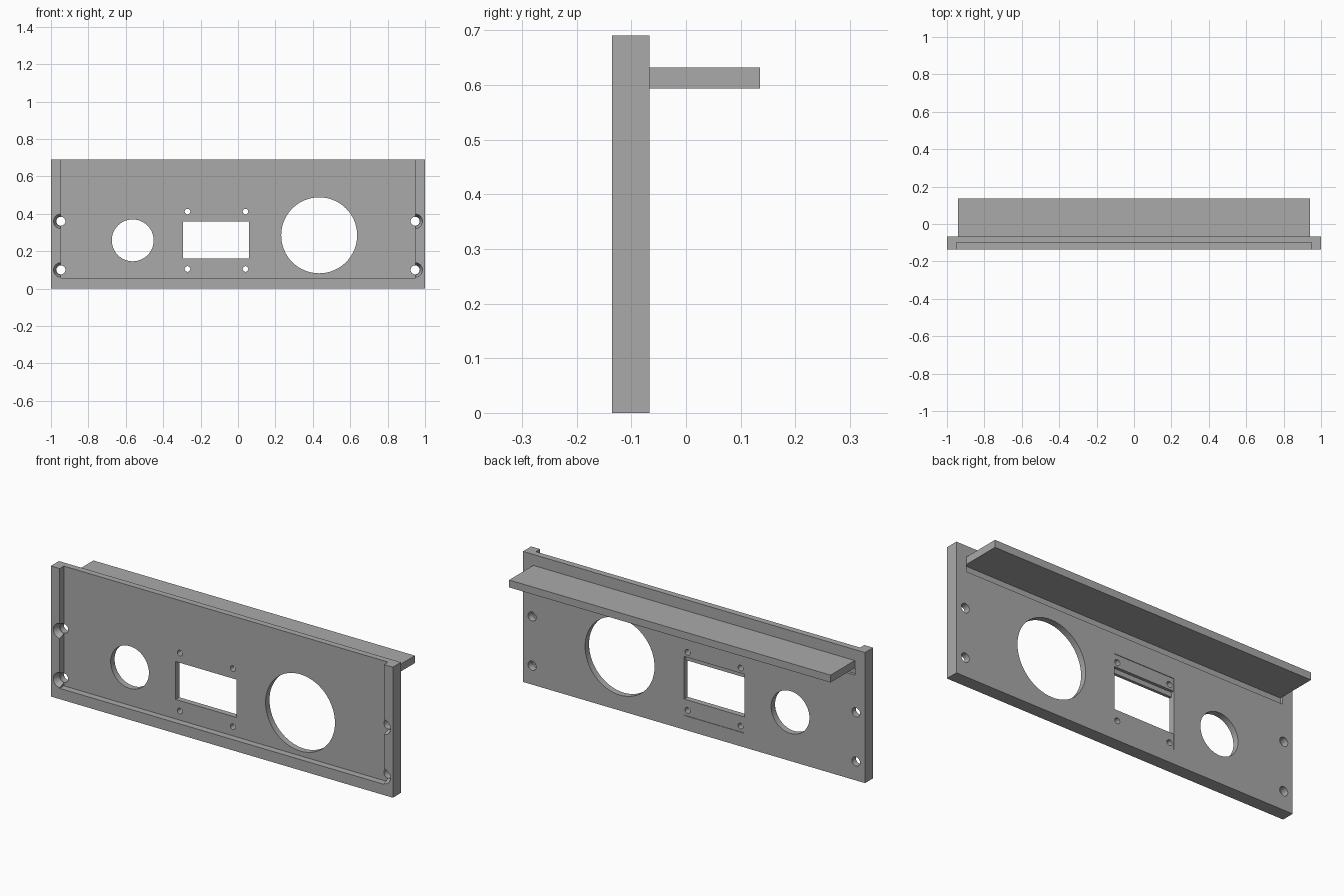
import bpy
import bmesh
import math
from mathutils import Matrix

if "Cube" in bpy.data.objects:
    bpy.data.objects.remove(bpy.data.objects["Cube"], do_unlink=True)

grey = bpy.data.materials.new("plain grey")
grey.use_nodes = True
colour = (0.4, 0.4, 0.4, 1)
grey.diffuse_color = colour
grey.node_tree.nodes["Principled BSDF"].inputs["Base Color"].default_value = colour

FRONT, FLOOR, BACK = -0.135, -0.10, -0.067
TOP = 0.69


def finish(bm, name):
    mesh = bpy.data.meshes.new(name)
    bm.to_mesh(mesh)
    bm.free()
    mesh.materials.append(grey)
    obj = bpy.data.objects.new(name, mesh)
    bpy.context.collection.objects.link(obj)
    return obj


def box(name, x, y, z):
    bm = bmesh.new()
    bmesh.ops.create_cube(bm, size=1)
    for v in bm.verts:
        v.co = [r[0] if c < 0 else r[1] for c, r in zip(v.co, (x, y, z))]
    return finish(bm, name)


def round_bar(name, x, z, y, r_front, r_back, sides=32):
    """Cylinder or cone lying along y."""
    bm = bmesh.new()
    turn = Matrix.Rotation(-math.pi / 2, 4, "X")
    place = Matrix.Translation((x, sum(y) / 2, z))
    bmesh.ops.create_cone(bm, cap_ends=True, segments=sides, radius1=r_front,
                          radius2=r_back, depth=y[1] - y[0], matrix=place @ turn)
    return finish(bm, name)


def cut(target, cutter):
    mod = target.modifiers.new("cut", "BOOLEAN")
    mod.operation = "DIFFERENCE"
    mod.solver = "EXACT"
    mod.object = cutter
    bpy.context.view_layer.objects.active = target
    bpy.ops.object.modifier_apply(modifier=mod.name)
    bpy.data.objects.remove(cutter, do_unlink=True)


# Panel with a rim on the sides and bottom of its front
panel = box("front_panel", (-1, 1), (FRONT, BACK), (0, TOP))
cut(panel, box("recess", (-0.948, 0.948), (-0.2, FLOOR), (0.057, 0.8)))

# Shallow pockets in the back: under the shelf and around the window
cut(panel, box("shelf_groove", (-0.94, 0.94), (BACK - 0.015, 0), (0.555, 0.61)))
cut(panel, box("window_pocket", (-0.295, 0.06), (BACK - 0.003, 0), (0.075, 0.45)))
cut(panel, box("window_step", (-0.295, 0.06), (BACK - 0.018, 0), (0.3, 0.385)))

# Window and the two instrument openings
through = (-0.2, 0.0)
cut(panel, box("window", (-0.295, 0.06), through, (0.16, 0.36)))
cut(panel, round_bar("large_opening", 0.434, 0.285, through, 0.203, 0.203, 64))
cut(panel, round_bar("small_opening", -0.563, 0.258, through, 0.112, 0.112, 48))

# Small holes around the window
for x in (-0.27, 0.04):
    for z in (0.105, 0.412):
        cut(panel, round_bar("pin_hole", x, z, through, 0.015, 0.015, 24))

# Countersunk mounting holes at the sides
for x in (-0.947, 0.947):
    for z in (0.1, 0.36):
        cut(panel, round_bar("countersink", x, z, (FRONT - 0.002, FLOOR), 0.04, 0.026))
        cut(panel, round_bar("screw_hole", x, z, through, 0.024, 0.024))

# Shelf on the back
shelf = box("rear_shelf", (-0.94, 0.94), (BACK - 0.015, 0.135), (0.593, 0.632))

for obj in (panel, shelf):
    bpy.ops.object.select_all(action="DESELECT")
    obj.select_set(True)
    bpy.context.view_layer.objects.active = obj
    bpy.ops.object.shade_smooth_by_angle(angle=math.radians(30))
